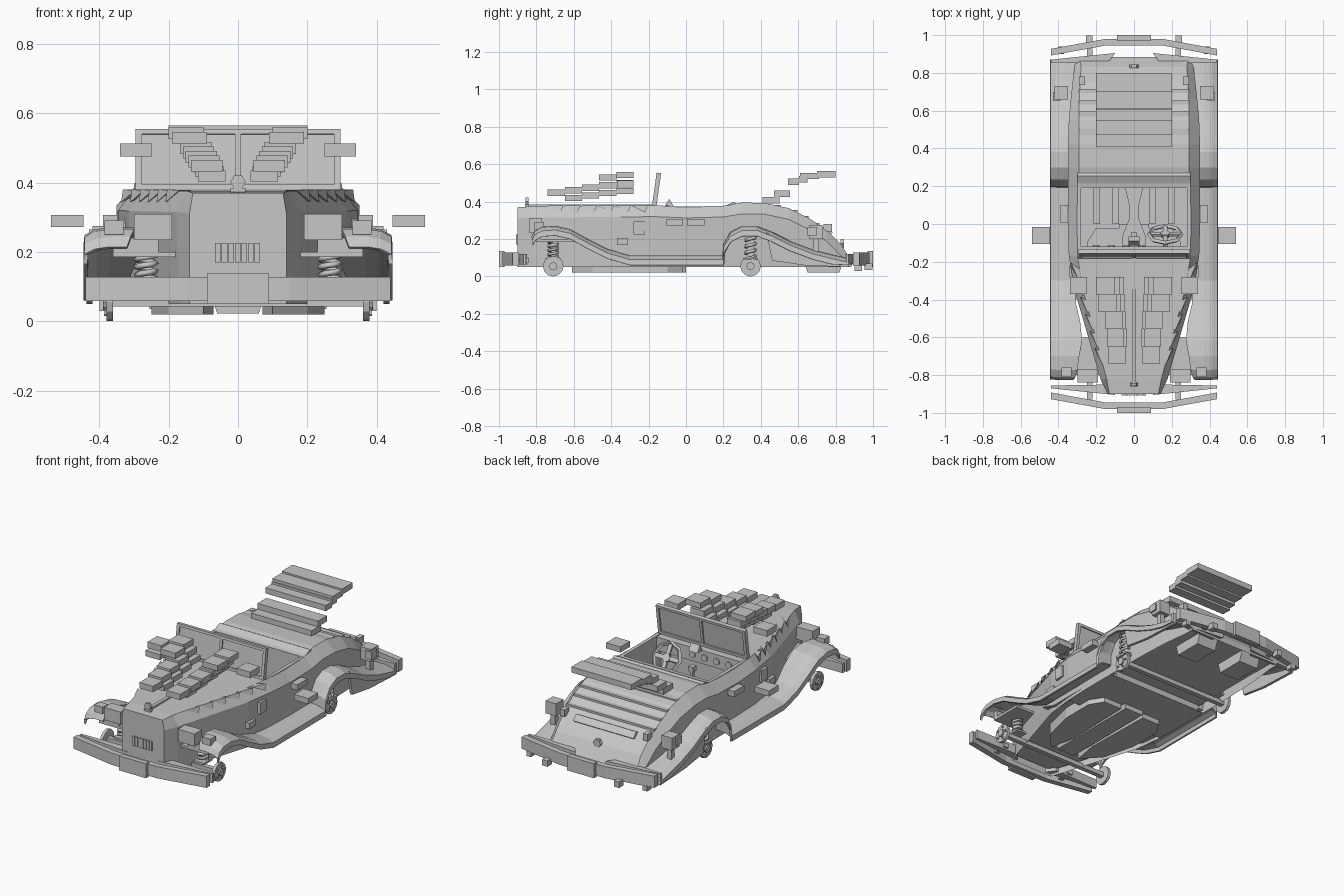
import bpy, bmesh, math
from mathutils import Matrix

if "Cube" in bpy.data.objects:
    bpy.data.objects.remove(bpy.data.objects["Cube"])

grey = bpy.data.materials.new("primer grey")
grey.diffuse_color = (0.57, 0.57, 0.57, 1)
grey.use_nodes = True
grey.node_tree.nodes["Principled BSDF"].inputs["Base Color"].default_value = grey.diffuse_color


def mesh(name, verts, faces):
    bm = bmesh.new()
    vs = [bm.verts.new(v) for v in verts]
    for f in faces:
        bm.faces.new([vs[i] for i in f])
    bmesh.ops.recalc_face_normals(bm, faces=bm.faces[:])
    me = bpy.data.meshes.new(name)
    bm.to_mesh(me)
    bm.free()
    me.materials.append(grey)
    ob = bpy.data.objects.new(name, me)
    bpy.context.collection.objects.link(ob)
    return ob


def loft(name, rings, closed=True):
    """Skin equal-length rings; closed rings also get end caps."""
    n = len(rings[0])
    faces = [(r * n + i, r * n + (i + 1) % n, (r + 1) * n + (i + 1) % n, (r + 1) * n + i)
             for r in range(len(rings) - 1) for i in range(n if closed else n - 1)]
    if closed:
        faces += [tuple(range(n)), tuple(range((len(rings) - 1) * n, len(rings) * n))]
    return mesh(name, [v for r in rings for v in r], faces)


def prism(name, pts, a, b, axis):
    """Extrude a 2D outline from a to b along an axis."""
    put = {'x': lambda p, t: (t, p[0], p[1]), 'y': lambda p, t: (p[0], t, p[1]),
           'z': lambda p, t: (p[0], p[1], t)}[axis]
    return loft(name, [[put(p, a) for p in pts], [put(p, b) for p in pts]])


def box(name, x0, x1, y0, y1, z0, z1, pair=False):
    for s in ((1, -1) if pair else (1,)):
        ob = prism(name, [(s * x0, y0), (s * x1, y0), (s * x1, y1), (s * x0, y1)], z0, z1, 'z')
    return ob


def disc(name, c, r, depth, axis, n=10):
    pts = [(r * math.cos(2 * math.pi * i / n), r * math.sin(2 * math.pi * i / n)) for i in range(n)]
    i, j, k = {'x': (1, 2, 0), 'y': (0, 2, 1), 'z': (0, 1, 2)}[axis]
    return prism(name, [(p[0] + c[i], p[1] + c[j]) for p in pts], c[k] - depth / 2, c[k] + depth / 2, axis)


# Main body: y, bottom half width, side half width, top half width, top z
SECTIONS = [(-.9, .14, .14, .13, .37), (-.82, .17, .178, .145, .375), (-.35, .315, .315, .27, .378),
            (-.17, .335, .345, .30, .38), (.0, .34, .35, .30, .373), (.2, .34, .35, .30, .378),
            (.3, .34, .35, .29, .395), (.42, .34, .35, .29, .393), (.55, .335, .345, .29, .365),
            (.66, .33, .335, .29, .31), (.75, .32, .325, .285, .25), (.83, .31, .315, .28, .17),
            (.885, .31, .31, .29, .085)]
rings = []
for y, wb, wm, wt, zt in SECTIONS:
    zs = max(zt - .06, .07)
    half = [(wb, y, .05), (wm, y, zs), (wt, y, zt)]
    rings.append(half + [(-x, y2, z) for x, y2, z in reversed(half)])
body = loft("body_shell", rings)
# open the cockpit, and the underside of nose and tail
bm = bmesh.new()
bm.from_mesh(body.data)
hole = []
for f in bm.faces:
    c = f.calc_center_median()
    if (-.17 < c.y < .2 and f.normal.z > .9 and c.z > .3) or (not -.17 < c.y < .2 and f.normal.z < -.9):
        hole.append(f)
bmesh.ops.delete(bm, geom=hole, context='FACES')
bm.to_mesh(body.data)
bm.free()
box("tail_floor", -.31, .31, .2, .87, .085, .09)
prism("nose_floor", [(-.14, -.89), (.14, -.89), (.3, -.37), (.31, -.17), (-.31, -.17), (-.3, -.37)], .085, .09, 'z')

# Cockpit interior
box("cockpit_wall", .28, .302, -.17, .2, .06, .375, True)
box("front_bulkhead", -.3, .3, -.18, -.165, .05, .378)
box("rear_bulkhead", -.3, .3, .19, .205, .05, .376)
box("cockpit_floor", -.3, .3, -.17, .2, .055, .07)
box("dashboard", -.285, .285, -.165, -.12, .29, .37)
prism("tonneau_edge", [(.205, .376), (.255, .398), (.27, .39)], -.3, .3, 'x')
prism("tunnel", [(-.05, .2), (-.025, .1), (-.025, .03), (-.06, -.06), (-.06, -.14),
                 (.06, -.14), (.06, -.06), (.025, .03), (.025, .1), (.05, .2)], .07, .17, 'z')
box("gear_lever", -.008, .008, -.07, -.05, .17, .27)
box("gear_knob", -.016, .016, -.076, -.044, .265, .295)
for x in (.08, .18):
    box("floor_rib", x, x + .035, .0, .19, .07, .085, True)
for x in (-.2, -.12, -.04, .04):
    disc("gauge", (x, -.118, .33), .02, .01, 'y')
tilt = Matrix.Translation((.165, -.055, .3)) @ Matrix.Rotation(math.radians(-58), 4, 'X')
bpy.ops.mesh.primitive_torus_add(major_radius=.085, minor_radius=.012, major_segments=8, minor_segments=4)
wheel = bpy.context.object
wheel.name = "steering_wheel"
wheel.data.materials.append(grey)
wheel.matrix_world = tilt
for a in (0, 90):
    sp = box("steering_spoke", -.08, .08, -.012, .012, -.006, .006)
    sp.matrix_world = tilt @ Matrix.Rotation(math.radians(a), 4, 'Z')
disc("steering_boss", (0, 0, 0), .025, .02, 'z', 8).matrix_world = tilt
box("steering_column", -.012, .012, -.012, .012, -.1, .01).matrix_world = tilt

# Windshield: thin pane with raised frame, leaning back
lean = Matrix.Translation((0, -.17, .375)) @ Matrix.Rotation(math.radians(-8), 4, 'X')
for name, x0, x1, z0, z1, t in (("windshield_pane", -.29, .29, .01, .175, .004),
                                ("windshield_bottom", -.295, .295, 0, .018, .012),
                                ("windshield_top", -.295, .295, .165, .18, .012),
                                ("windshield_divider", -.008, .008, 0, .18, .012),
                                ("windshield_left", -.295, -.277, 0, .18, .012),
                                ("windshield_right", .277, .295, 0, .18, .012)):
    box(name, x0, x1, -t, t, z0, z1).matrix_world = lean
prism("mirror_mount", [(-.115, .375), (-.09, .415), (-.065, .375)], -.03, .03, 'x')

# Hood: centre hinge, ornament, grille, toothed edge
box("hood_hinge", -.01, .01, -.85, -.18, .372, .386)
box("ornament_base", -.022, .022, -.86, -.84, .37, .385)
disc("ornament", (0, -.85, .402), .022, .016, 'y', 6)
for i in range(7):
    x = -.066 + i * .019
    box("grille_slot", x, x + .016, -.908, -.9, .17, .225)
for i in range(6):
    y0 = -.74 + i * .09
    w = .172 + (y0 + .82) / .47 * .133
    for s in (1, -1):
        mesh("hood_tooth", [(s * (w - .025), y0, .378), (s * (w + .01), y0 + .085, .38),
                            (s * (w + .015), y0 + .07, .343), (s * (w - .06), y0 + .03, .378)],
             [(0, 1, 2), (0, 2, 3), (1, 2, 3), (0, 1, 3)])
# raised hood leaves made from stepped blocks
for i in range(5):
    y0 = -.74 + i * .092
    lift = i * .013
    if i:
        box("hood_leaf_inner", .03 + i * .006, .11 + i * .006, y0, y0 + .092, .39 + lift, .422 + lift, True)
    box("hood_leaf_middle", .045 + i * .008, .135 + i * .008, y0, y0 + .092, .43 + lift, .465 + lift, True)
    if i > 2:
        box("hood_leaf_outer", .06 + i * .01, .16 + i * .01, y0, y0 + .092, .474 + lift, .507 + lift, True)
box("hood_side_block", .25, .34, -.37, -.28, .475, .512, True)

# Raised trunk lid in steps
for y0, y1, z in ((.41, .5, .39), (.47, .555, .425), (.545, .605, .49),
                  (.605, .65, .503), (.61, .71, .52), (.7, .8, .53)):
    box("trunk_lid_step", -.2, .2, y0, y1, z, z + .034)
for y, z in ((.47, .37), (.56, .343), (.62, .312), (.68, .275)):
    box("deck_rib", -.29, .29, y, y + .035, z, z + .012)
prism("trunk_handle", [(.735, .255), (.755, .265), (.785, .235), (.765, .22)], -.2, .2, 'x')
disc("trunk_latch", (0, .835, .175), .025, .02, 'y', 6)

# Fenders and running boards, swept along the side outline (y, z, inner edge x)
FRONT = [(-.82, .2, .32), (-.805, .228, .31), (-.77, .248, .3), (-.7, .253, .29), (-.62, .235, .275),
         (-.52, .18, .285), (-.42, .13, .308), (-.3, .095, .315)]
BOARD = [(-.3, .095, .315), (.2, .095, .315)]
REAR = [(.2, .095, .31), (.205, .16, .31), (.24, .22, .31), (.3, .25, .31), (.38, .25, .31), (.46, .22, .31),
        (.56, .17, .31), (.68, .125, .305), (.78, .1, .3), (.87, .08, .3)]
for s in (1, -1):
    for name, path in (("front_fender", FRONT), ("running_board", BOARD), ("rear_fender", REAR)):
        shape = [(.44, -.035), (.438, -.008), (.41, .006), (.37, .012)]
        fender = loft(name, [[(s * x, y, max(z + d, .06)) for x, d in shape + [(inner, .012)]]
                             for y, z, inner in path], False)
        m = fender.modifiers.new("thickness", 'SOLIDIFY')
        m.thickness, m.offset = .012, 0
    tail = [(.43, .235), (.46, .215), (.56, .165), (.68, .12), (.78, .095), (.87, .075), (.87, .05), (.63, .06),
            (.46, .085)]
    prism("rear_fender_skirt", tail, s * .42, s * .437, 'x')
    prism("sill", [(-.4, .1), (-.3, .07), (.2, .07), (.2, .1)], s * .3, s * .34, 'x')
    prism("front_apron", [(s * .15, -.8), (s * .36, -.8), (s * .36, -.6), (s * .22, -.6)], .185, .2, 'z')

# Lamps, mirrors, handles and trim blocks
box("headlamp", .19, .3, -.84, -.77, .235, .31, True)
box("headlamp_arm", .23, .36, -.8, -.775, .2, .24, True)
box("side_lamp", .33, .385, -.81, -.76, .25, .29, True)
box("mirror", .445, .54, -.105, -.015, .272, .306, True)
box("door_handle", .345, .39, .005, .1, .272, .306, True)
box("cowl_vent", .3, .345, -.28, -.22, .225, .295, True)
box("side_badge", .28, .335, -.37, -.31, .168, .205, True)
box("tail_lamp", .35, .42, .66, .73, .2, .275, True)
box("tail_lamp_cap", .39, .43, .65, .7, .22, .265, True)
box("tail_lamp_post", .37, .4, .68, .71, .12, .2, True)
box("reflector", .26, .29, .735, .78, .24, .28, True)

# Bumpers, bowed in plan
for s, name in ((-1, "front_bumper"), (1, "rear_bumper")):
    bow = [(-.44, .927), (-.15, .98), (.15, .98), (.44, .927)]
    back = [(x, y - .035) for x, y in reversed(bow)]
    prism(name, [(x, s * y) for x, y in bow + back], .058, .128, 'z')
    box(name + "_plate", -.09, .09, min(s * .97, s * 1), max(s * .97, s * 1), .05, .137)
    box(name + "_bracket", .22, .25, min(s * .84, s * .93), max(s * .84, s * .93), .075, .1, True)
    for t in (1, -1):
        prism(name + "_valance", [(t * .1, s * .905), (t * .44, s * .87), (t * .44, s * .855), (t * .14, s * .85)],
              .065, .12, 'z')
box("rear_bumper_guard", .22, .255, .955, .998, .035, .07, True)
box("rear_bumper_foot", .37, .4, .9, .94, .03, .06, True)

# Hubs, axles and coil springs
for y, xs, z0, z1 in ((-.71, .21, .1, .19), (.345, .3, .1, .235)):
    for s in (1, -1):
        disc("wheel_hub", (s * .37, y, .055), .055, .018, 'x', 12)
        disc("hub_cap", (s * .382, y, .055), .022, .014, 'x', 8)
        for k in range(5):
            a = k * math.tau / 5
            disc("wheel_bolt", (s * .382, y + .037 * math.cos(a), .055 + .037 * math.sin(a)), .006, .01, 'x', 6)
        cu = bpy.data.curves.new("spring", 'CURVE')
        cu.dimensions, cu.bevel_depth, cu.bevel_resolution = '3D', .009, 0
        sp = cu.splines.new('POLY')
        sp.points.add(24)
        for i, p in enumerate(sp.points):
            a = i * math.tau / 6
            p.co = (s * (xs + .055) + .028 * math.cos(a), y + .028 * math.sin(a), z0 + (z1 - z0) * i / 24, 1)
        cu.materials.append(grey)
        bpy.context.collection.objects.link(bpy.data.objects.new("coil_spring", cu))
    box("spring_seat", xs + .02, xs + .09, y - .04, y + .04, z0 - .012, z0, True)
    box("axle", -.37, .37, y - .014, y + .014, .042, .068)

# Underbody pans, tunnel and silencers
for s in (1, -1):
    pod = [(.1, -.61), (.2, -.5), (.25, -.3), (.25, -.1), (.2, -.02), (.08, -.02), (.07, -.45)]
    prism("floor_pan", [(s * x, y) for x, y in pod], .02, .086, 'z')
    prism("silencer", [(.63, .09), (.65, .022), (.82, .022), (.845, .09)], s * .09, s * .22, 'x')
prism("drive_tunnel", [(-.08, .086), (-.06, .022), (.06, .022), (.08, .086)], -.6, .0, 'y')
